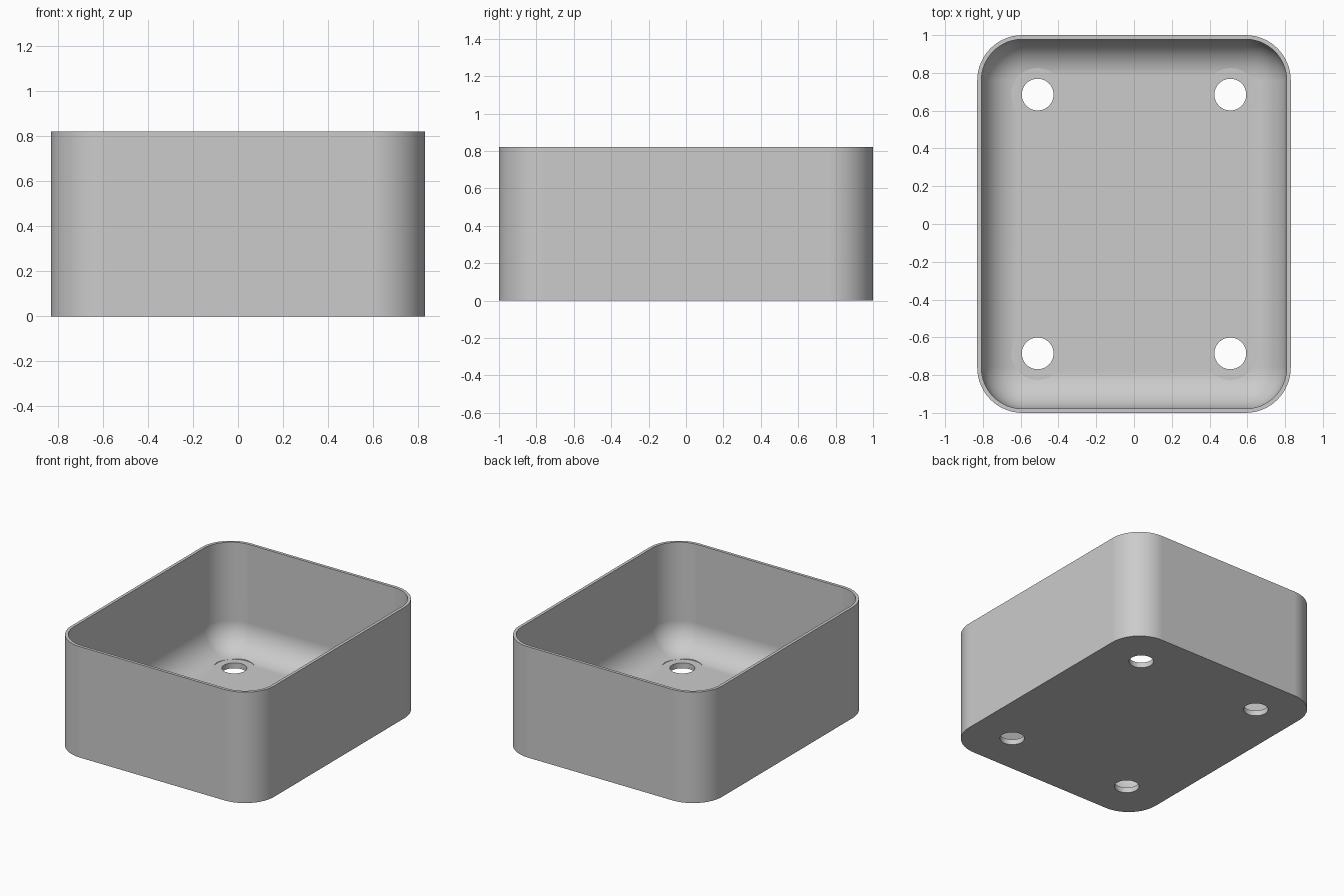
import bpy, bmesh
from math import sin, cos, pi

HALF_X, HALF_Y, HEIGHT = 0.83, 1.0, 0.82
CORNER, WALL, FLOOR, FILLET = 0.24, 0.022, 0.04, 0.2
HOLE_X, HOLE_Y, HOLE_R, RECESS_R = 0.51, 0.685, 0.084, 0.14
STEPS = 16

cube = bpy.data.objects.get("Cube")
if cube:
    bpy.data.objects.remove(cube, do_unlink=True)

grey = bpy.data.materials.new("plain grey")
grey.use_nodes = True
colour = (0.6, 0.6, 0.6, 1)
grey.diffuse_color = colour
grey.node_tree.nodes["Principled BSDF"].inputs["Base Color"].default_value = colour


def ring(bm, inset, z):
    """Rounded rectangle of vertices, pulled in from the outer outline."""
    r = CORNER - inset
    verts = []
    for k, (sx, sy) in enumerate([(1, 1), (-1, 1), (-1, -1), (1, -1)]):
        for i in range(STEPS + 1):
            a = (k + i / STEPS) * pi / 2
            verts.append(bm.verts.new((sx * (HALF_X - CORNER) + r * cos(a),
                                       sy * (HALF_Y - CORNER) + r * sin(a), z)))
    return verts


# Tray shell: outer wall, rim, inner wall and the rounded join to the floor
profile = [(0, 0), (0, HEIGHT), (WALL, HEIGHT)]
for i in range(STEPS + 1):
    a = i / STEPS * pi / 2
    profile.append((WALL + FILLET * (1 - cos(a)), FLOOR + FILLET * (1 - sin(a))))

bm = bmesh.new()
rings = [ring(bm, *p) for p in profile]
for low, high in zip(rings, rings[1:]):
    for i in range(len(low)):
        j = (i + 1) % len(low)
        bm.faces.new((low[i], low[j], high[j], high[i]))
bm.faces.new(rings[0][::-1])
bm.faces.new(rings[-1])
bmesh.ops.recalc_face_normals(bm, faces=bm.faces)
mesh = bpy.data.meshes.new("tray")
bm.to_mesh(mesh)
bm.free()
mesh.materials.append(grey)
tray = bpy.data.objects.new("tray", mesh)
bpy.context.collection.objects.link(tray)
bpy.context.view_layer.objects.active = tray


def cut_cylinder(x, y, radius, z0, z1):
    bpy.ops.mesh.primitive_cylinder_add(vertices=64, radius=radius, depth=z1 - z0,
                                        location=(x, y, (z0 + z1) / 2))
    cutter = bpy.context.object
    cutter.name = "hole_cutter"
    cutter.hide_render = True
    cutter.data.materials.append(grey)
    mod = tray.modifiers.new("hole", 'BOOLEAN')
    mod.operation, mod.solver, mod.object = 'DIFFERENCE', 'EXACT', cutter
    bpy.context.view_layer.objects.active = tray
    bpy.ops.object.modifier_apply(modifier=mod.name)
    bpy.data.objects.remove(cutter, do_unlink=True)


# Four floor holes, each with a shallow washer seat cut into the rounded join
for sx in (-1, 1):
    for sy in (-1, 1):
        cut_cylinder(sx * HOLE_X, sy * HOLE_Y, RECESS_R, FLOOR + 0.0005, FLOOR + 0.2)
        cut_cylinder(sx * HOLE_X, sy * HOLE_Y, HOLE_R, -0.1, FLOOR + 0.1)

# Smooth curves, crisp rim and hole edges
bpy.ops.object.select_all(action='DESELECT')
tray.select_set(True)
bpy.context.view_layer.objects.active = tray
bpy.ops.object.shade_smooth_by_angle(angle=pi / 6)
normals = tray.modifiers.new("even_shading", 'WEIGHTED_NORMAL')
normals.keep_sharp = True
